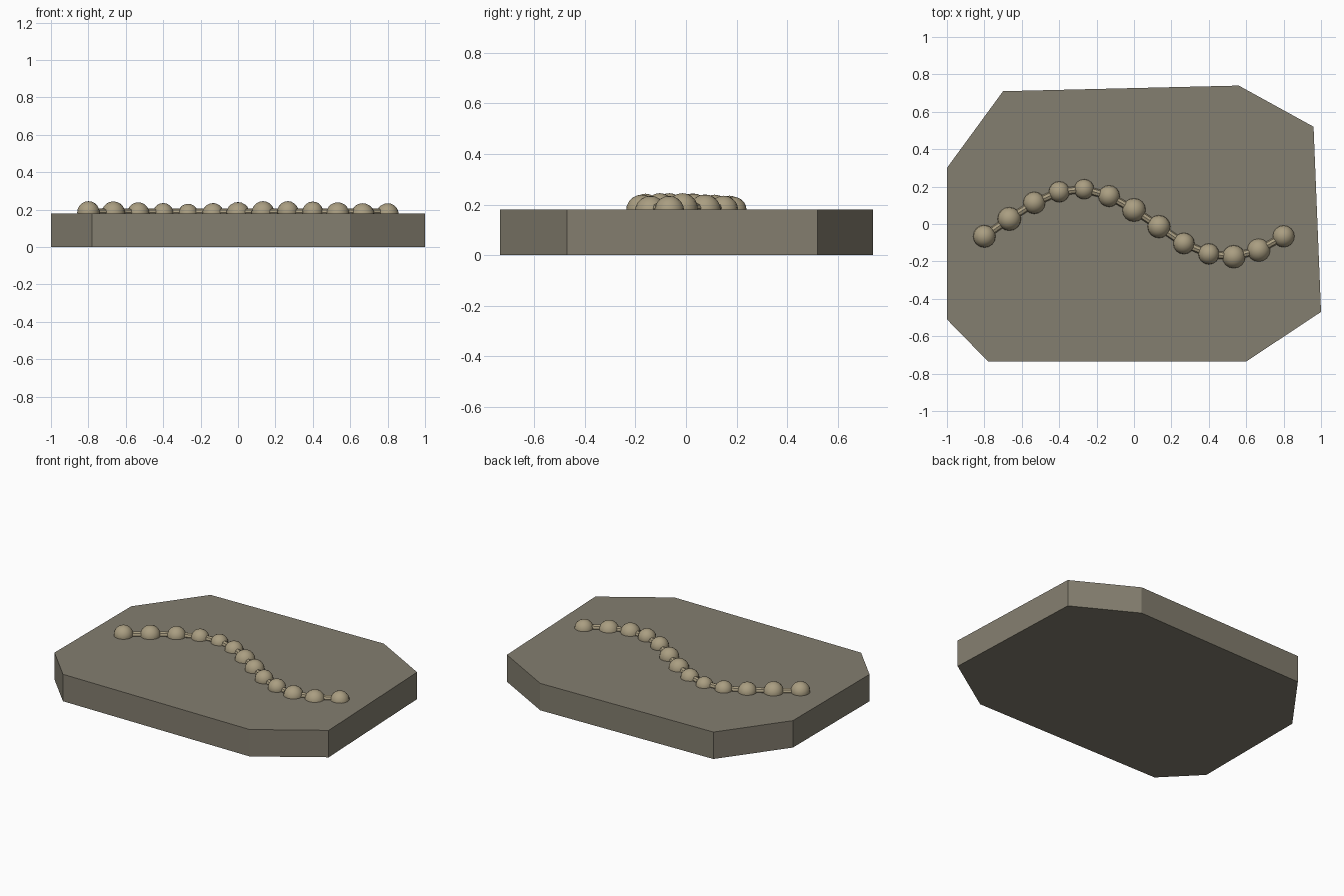
import bpy, bmesh
from mathutils import Vector

if "Cube" in bpy.data.objects:
    bpy.data.objects.remove(bpy.data.objects["Cube"])

def material(name, color):
    m = bpy.data.materials.new(name)
    m.diffuse_color = (*color, 1)
    m.use_nodes = True
    m.node_tree.nodes["Principled BSDF"].inputs["Base Color"].default_value = m.diffuse_color
    return m

stone = material("stone", (0.23, 0.21, 0.16))
bone = material("bone", (0.40, 0.34, 0.22))

# Irregular eight-sided stone slab
outline = [(-1, 0.30), (-1, -0.51), (-0.78, -0.735), (0.60, -0.735),
           (1, -0.47), (0.96, 0.52), (0.56, 0.74), (-0.70, 0.71)]
bm = bmesh.new()
base = bm.faces.new([bm.verts.new((x, y, 0)) for x, y in outline])
ext = bmesh.ops.extrude_face_region(bm, geom=[base])
bmesh.ops.translate(bm, vec=(0, 0, 0.18),
                    verts=[v for v in ext["geom"] if isinstance(v, bmesh.types.BMVert)])
bmesh.ops.recalc_face_normals(bm, faces=bm.faces)
mesh = bpy.data.meshes.new("slab")
bm.to_mesh(mesh)
bm.free()
mesh.materials.append(stone)
bpy.context.collection.objects.link(bpy.data.objects.new("slab", mesh))

# Winding row of half-buried beads
ys = [-0.066, 0.027, 0.113, 0.172, 0.186, 0.149, 0.075,
      -0.014, -0.104, -0.16, -0.175, -0.14, -0.066]
radii = [0.060, 0.063, 0.059, 0.056, 0.054, 0.058, 0.063,
         0.061, 0.057, 0.056, 0.062, 0.063, 0.059]
tops = [0.245, 0.244, 0.239, 0.235, 0.231, 0.235, 0.240,
        0.245, 0.245, 0.243, 0.239, 0.234, 0.234]
points = [Vector((-0.8 + i * 1.6 / 12, y, 0.185)) for i, y in enumerate(ys)]

for i, (p, r, top) in enumerate(zip(points, radii, tops)):
    bpy.ops.mesh.primitive_uv_sphere_add(segments=16, ring_count=10, radius=r,
                                         location=(p.x, p.y, top - r))
    bead = bpy.context.object
    bead.name = f"vertebra_{i + 1}"
    bead.data.materials.append(bone)
    bpy.ops.object.shade_smooth_by_angle()

# Thin links joining neighbouring beads
for i, (a, b) in enumerate(zip(points, points[1:])):
    d = b - a
    bpy.ops.mesh.primitive_cylinder_add(vertices=8, radius=0.02, depth=d.length,
                                        location=(a + b) / 2)
    link = bpy.context.object
    link.name = f"link_{i + 1}"
    link.rotation_euler = d.to_track_quat('Z', 'Y').to_euler()
    link.data.materials.append(bone)
    bpy.ops.object.shade_smooth_by_angle()
